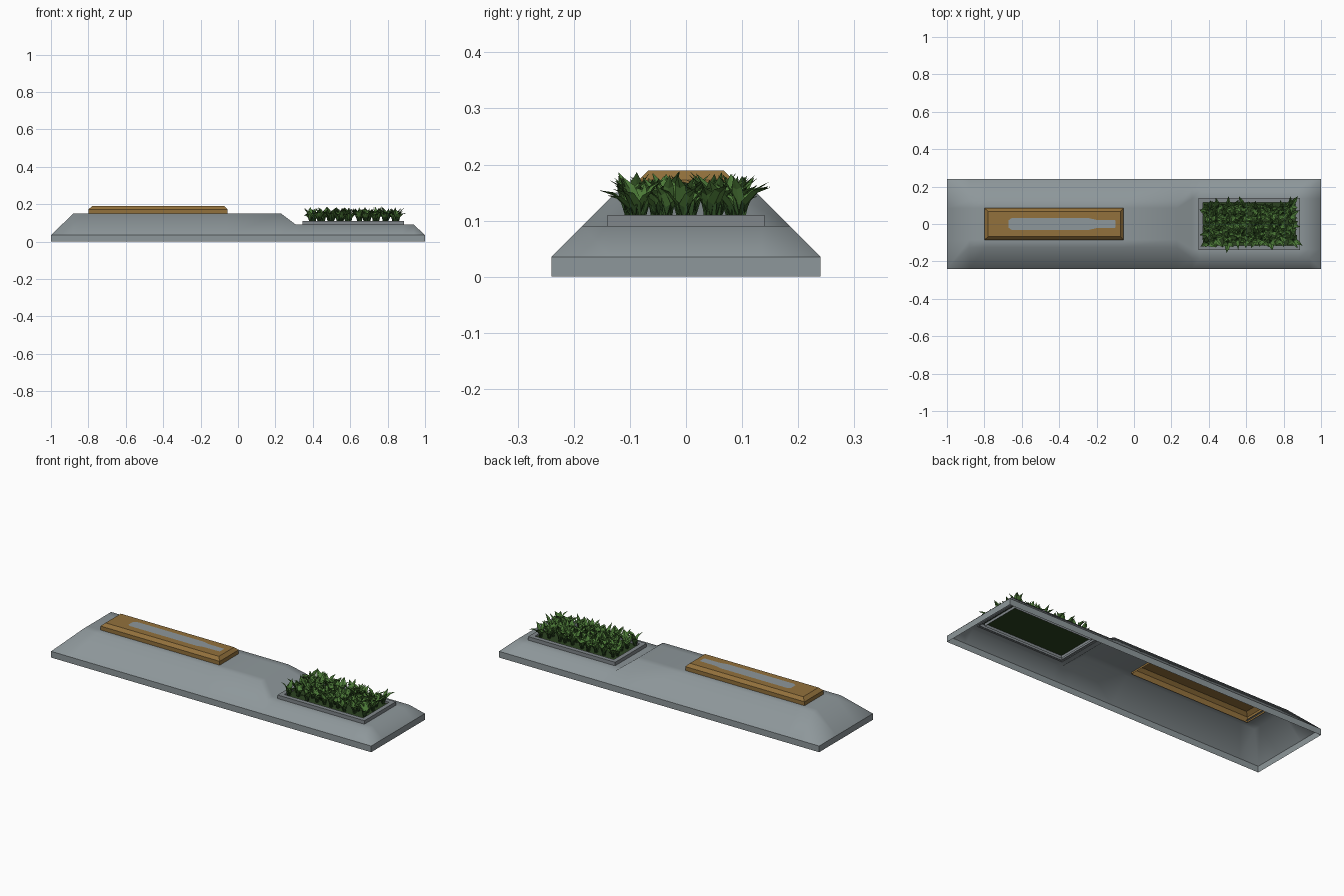
import bpy, math, random
from mathutils import Vector

if "Cube" in bpy.data.objects:
    bpy.data.objects.remove(bpy.data.objects["Cube"])

random.seed(4)


def material(name, rgb):
    m = bpy.data.materials.new(name)
    m.diffuse_color = (*rgb, 1)
    m.use_nodes = True
    m.node_tree.nodes["Principled BSDF"].inputs["Base Color"].default_value = m.diffuse_color
    return m


CONCRETE = material("grey concrete", (0.27, 0.31, 0.325))
RIM = material("planter grey", (0.22, 0.245, 0.26))
WOOD = material("brown wood", (0.29, 0.165, 0.045))
SOIL = material("dark green soil", (0.025, 0.055, 0.015))
DARK = material("dark leaf green", (0.03, 0.085, 0.02))
LIGHT = material("leaf green", (0.075, 0.20, 0.04))


def build(name, verts, faces, mats, index=None, smooth=False):
    me = bpy.data.meshes.new(name)
    me.from_pydata([tuple(v) for v in verts], [], faces)
    for m in mats:
        me.materials.append(m)
    for i, p in enumerate(me.polygons):
        p.use_smooth = smooth
        if index:
            p.material_index = index[i]
    me.update()
    ob = bpy.data.objects.new(name, me)
    bpy.context.collection.objects.link(ob)
    return ob


def ring(x0, x1, y, z):
    return [(x0, -y, z), (x1, -y, z), (x1, y, z), (x0, y, z)]


def loft(name, rings, mat, cap=False):
    """Bridge a stack of rings, optionally closing the last one."""
    n = len(rings[0])
    verts = [v for r in rings for v in r]
    faces = [(k * n + i, k * n + (i + 1) % n, (k + 1) * n + (i + 1) % n, (k + 1) * n + i)
             for k in range(len(rings) - 1) for i in range(n)]
    if cap:
        faces.append(tuple(range(len(verts) - n, len(verts))))
    return build(name, verts, faces, [mat])


# Sloping hollow base: stations along x as (x, deck height, deck half width, opening half width)
stations = [(-1, .035, .24, .085), (-.88, .15, .125, .085), (-.79, .15, .125, .085),
            (-.06, .15, .125, .085), (.23, .15, .125, .085), (.31, .09, .185, .135),
            (.355, .09, .185, .135), (.88, .09, .185, .135), (.94, .09, .185, .135),
            (1, .035, .24, .135)]
verts, faces, lookup = [], [], {}


def vert(co):
    if co not in lookup:
        lookup[co] = len(verts)
        verts.append(co)
    return lookup[co]


rows = [[vert(c) for c in ((x, -.24, .035), (x, -w, z), (x, -h, z),
                           (x, h, z), (x, w, z), (x, .24, .035))]
        for x, z, w, h in stations]
for k in range(len(rows) - 1):
    for j in range(5):
        if j == 2 and k in (2, 6):      # openings under the seat and planter
            continue
        f = list(dict.fromkeys((rows[k][j], rows[k + 1][j], rows[k + 1][j + 1], rows[k][j + 1])))
        if len(f) > 2:
            faces.append(f)
build("sloped_base", verts, faces, [CONCRETE], smooth=True)
loft("base_skirt", [ring(-1, 1, .24, 0), ring(-1, 1, .24, .035)], CONCRETE)

# Wooden seat with chamfered top edge
loft("wood_seat", [ring(-.80, -.055, .085, .14), ring(-.80, -.055, .085, .172),
                   ring(-.78, -.072, .068, .189)], WOOD, cap=True)

# Grey inlay strip on the seat
half = [(-.67, .02), (-.655, .031), (-.24, .031), (-.20, .022), (-.10, .02)]
outline = [(x, -y, .1905) for x, y in half] + [(x, y, .1905) for x, y in reversed(half)]
build("seat_inlay", outline, [tuple(range(len(outline)))], [CONCRETE])

# Planter frame and soil
loft("planter_frame", [ring(.345, .888, .14, .085), ring(.345, .888, .14, .11),
                       ring(.37, .863, .115, .11), ring(.37, .863, .115, .085)], RIM)
build("planter_soil", ring(.365, .868, .12, .1), [(0, 1, 2, 3)], [SOIL])

# Leaves: folded blades arching out of a grid of clumps
lv, lf, li = [], [], []


def blade(base, ang, length, lean, width):
    out = Vector((math.cos(ang), math.sin(ang), 0))
    side = Vector((-math.sin(ang), math.cos(ang), 0))
    s = len(lv)
    pos, steps = Vector(base), 4
    for k in range(steps):
        w = width * (.6, 1, .8, 0)[k]
        lift = Vector((0, 0, w * .25))
        if k == steps - 1:
            lv.append(pos.copy())
        else:
            lv.extend([pos - side * w / 2 + lift, pos.copy(), pos + side * w / 2 + lift])
        tilt = lean * (.5 + .5 * k)
        pos = pos + (out * math.sin(tilt) + Vector((0, 0, math.cos(tilt)))) * length / 3
    for k in range(2):
        a = s + 3 * k
        lf.extend([(a, a + 1, a + 4, a + 3), (a + 1, a + 2, a + 5, a + 4)])
        li.extend([k, k])
    lf.extend([(s + 6, s + 7, s + 9), (s + 7, s + 8, s + 9)])
    li.extend([1, 1])


for i in range(10):
    for j in range(5):
        cx = .395 + .445 * i / 9 + random.uniform(-.012, .012)
        cy = -.09 + .18 * j / 4 + random.uniform(-.012, .012)
        start = random.uniform(0, 6.28)
        for b in range(6):
            blade((cx, cy, .1), start + b * math.tau / 6 + random.uniform(-.3, .3),
                  random.uniform(.065, .098), random.uniform(.35, .85),
                  random.uniform(.02, .03))
build("leaves", lv, lf, [DARK, LIGHT], li)
